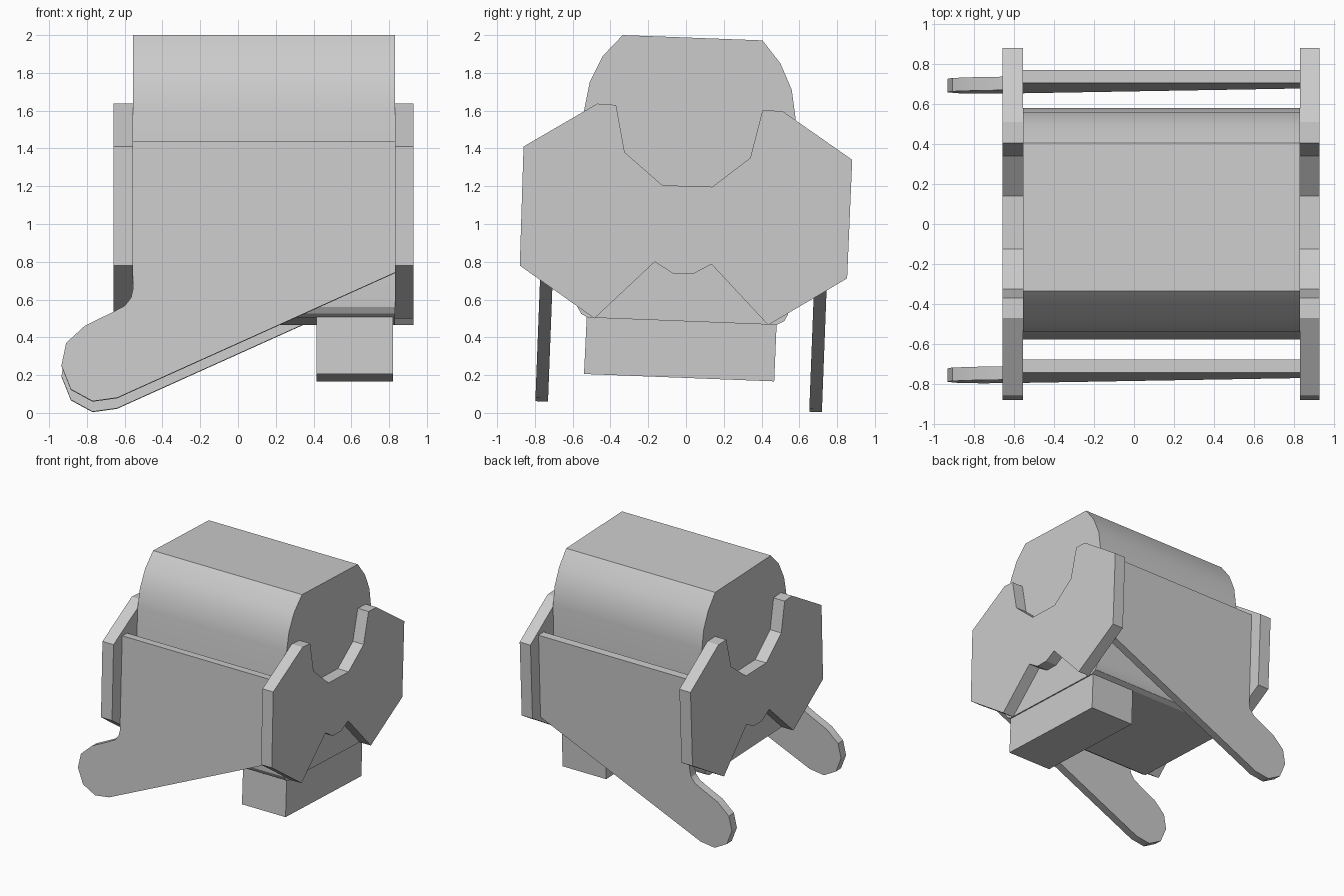
import bpy, bmesh, math
from mathutils import Vector

if "Cube" in bpy.data.objects:
    bpy.data.objects.remove(bpy.data.objects["Cube"], do_unlink=True)

LEAN = math.tan(math.radians(2.2))   # whole assembly leans slightly to the back

grey = bpy.data.materials.new("plain grey")
grey.use_nodes = True
grey.diffuse_color = (0.6, 0.6, 0.6, 1)
grey.node_tree.nodes["Principled BSDF"].inputs["Base Color"].default_value = (0.6, 0.6, 0.6, 1)


def prism(name, points, offset, crease=None):
    """Extrude a closed outline of 3D points along an offset vector."""
    bm = bmesh.new()
    base = bm.faces.new([bm.verts.new(p) for p in points])
    top = bmesh.ops.extrude_face_region(bm, geom=[base], use_keep_orig=True)["geom"]
    bmesh.ops.translate(bm, vec=Vector(offset),
                        verts=[v for v in top if isinstance(v, bmesh.types.BMVert)])
    bmesh.ops.recalc_face_normals(bm, faces=bm.faces)
    mesh = bpy.data.meshes.new(name)
    bm.to_mesh(mesh)
    bm.free()
    mesh.materials.append(grey)
    obj = bpy.data.objects.new(name, mesh)
    bpy.context.collection.objects.link(obj)
    bpy.ops.object.select_all(action="DESELECT")
    obj.select_set(True)
    bpy.context.view_layer.objects.active = obj
    bpy.ops.object.shade_smooth_by_angle(angle=math.radians(25))
    # optional hard line where the round shoulder meets the flat flank
    if crease:
        sharp = mesh.attributes.get("sharp_edge") or mesh.attributes.new("sharp_edge", "BOOLEAN", "EDGE")
        for e in mesh.edges:
            if all(crease[0] < mesh.vertices[i].co.z < crease[1] for i in e.vertices):
                sharp.data[e.index].value = True
    return obj


def along_x(name, outline, x0, x1, crease=None):
    return prism(name, [(x0, y, z) for y, z in outline], (x1 - x0, 0, 0), crease)


# Barrel body: flat top, rounded shoulders, rounded lower corners
along_x("barrel_body", [
    (-0.335, 2.0), (0.405, 1.972), (0.5, 1.85), (0.56, 1.71), (0.58, 1.56),
    (0.547, 0.58), (0.54, 0.52), (0.52, 0.485), (0.48, 0.466),
    (-0.52, 0.505), (-0.555, 0.525), (-0.575, 0.56), (-0.578, 0.62),
    (-0.54, 1.6), (-0.51, 1.75), (-0.44, 1.89)], -0.555, 0.83, (1.5, 1.65))

# Foot block under one end
along_x("foot_block", [(-0.525, 0.52), (0.48, 0.48), (0.467, 0.167), (-0.54, 0.206)], 0.415, 0.82)

# End plates with an upper cradle notch and a lower notch
plate = [
    (-0.86, 1.41), (-0.47, 1.637), (-0.37, 1.63), (-0.325, 1.38), (-0.125, 1.205),
    (0.14, 1.197), (0.34, 1.35), (0.405, 1.602), (0.51, 1.598), (0.88, 1.34),
    (0.853, 0.712), (0.435, 0.465), (0.135, 0.787), (0.04, 0.737),
    (-0.07, 0.738), (-0.165, 0.8), (-0.485, 0.5), (-0.88, 0.78)]
for name, x0, x1 in (("left_end_plate", 0.83, 0.93), ("right_end_plate", -0.658, -0.555)):
    along_x(name, plate, x0, x1)

# Front and back panels, each ending in a rounded arm
panel = [
    (-0.555, 1.44), (-0.555, 0.66), (-0.566, 0.61), (-0.6, 0.567), (-0.66, 0.535),
    (-0.81, 0.462), (-0.91, 0.37), (-0.935, 0.25), (-0.885, 0.125),
    (-0.77, 0.062), (-0.64, 0.08), (0.83, 0.742), (0.83, 1.44)]
for name, y0 in (("front_arm_panel", -0.8), ("back_arm_panel", 0.65)):
    outline = [(x, y0 + LEAN * z, z - LEAN * (y0 + 0.8)) for x, z in panel]
    prism(name, outline, (0, 0.067, -LEAN * 0.067))
